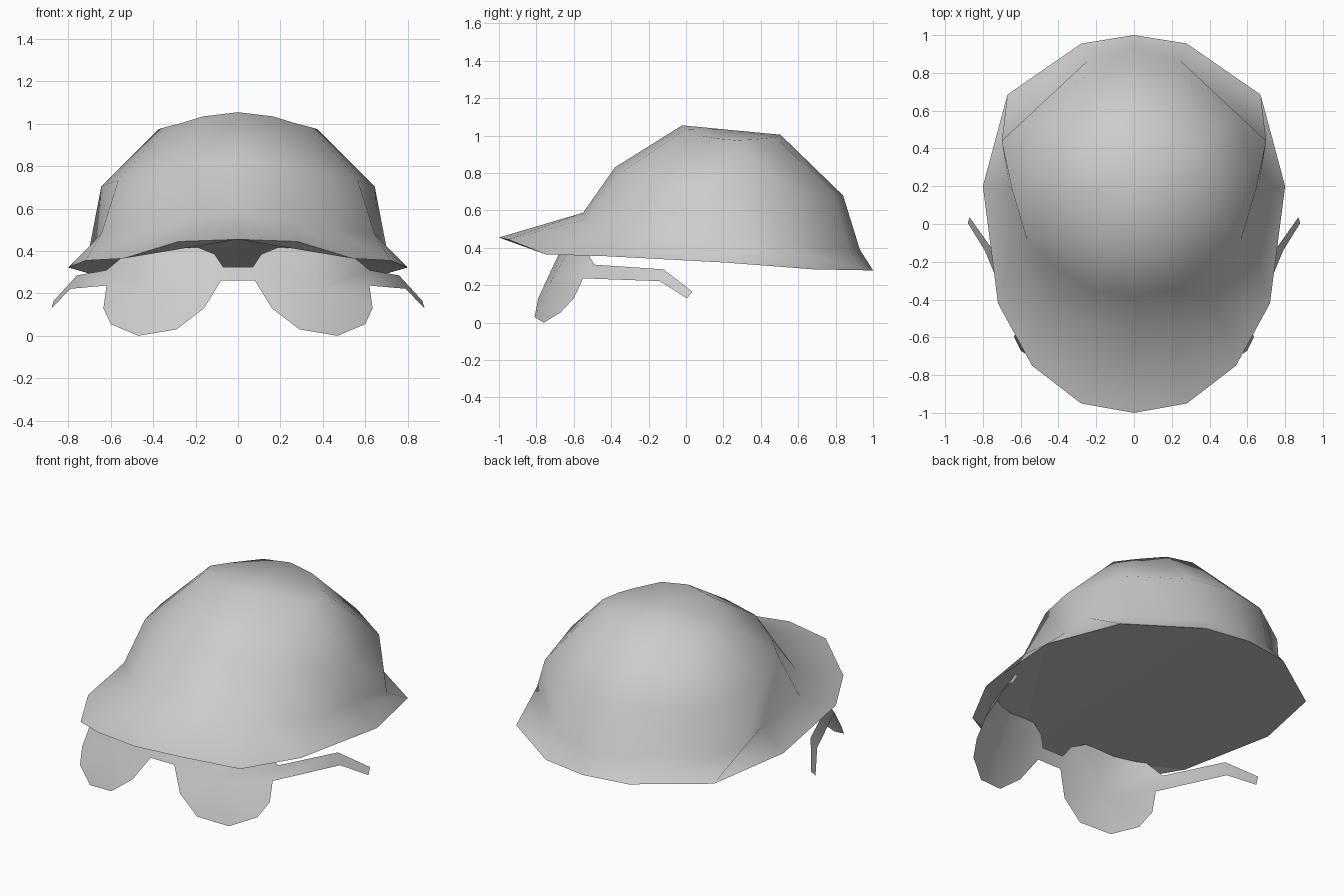
import bpy, bmesh

if "Cube" in bpy.data.objects:
    bpy.data.objects.remove(bpy.data.objects["Cube"], do_unlink=True)


def make_material(name, value):
    mat = bpy.data.materials.new(name)
    mat.use_nodes = True
    colour = (value, value, value, 1)
    mat.diffuse_color = colour
    mat.node_tree.nodes["Principled BSDF"].inputs["Base Color"].default_value = colour
    return mat


light_grey = make_material("light grey", 0.6)


def half_object(name, points, faces, outward, smooth=True):
    """Build the +x half of a part and mirror it across the centre plane."""
    bm = bmesh.new()
    verts = [bm.verts.new(p) for p in points]
    for face in faces:
        bm.faces.new([verts[i] for i in face]).smooth = smooth
    bmesh.ops.recalc_face_normals(bm, faces=bm.faces)
    bm.normal_update()
    # Turn the whole sheet over if it faces against the wanted direction
    if sum(f.normal.dot(outward) * f.calc_area() for f in bm.faces) < 0:
        bmesh.ops.reverse_faces(bm, faces=bm.faces)
    mesh = bpy.data.meshes.new(name)
    bm.to_mesh(mesh)
    bm.free()
    mesh.materials.append(light_grey)
    obj = bpy.data.objects.new(name, mesh)
    bpy.context.collection.objects.link(obj)
    mirror = obj.modifiers.new("mirror", "MIRROR")
    mirror.use_axis[0] = True
    mirror.merge_threshold = 0.001
    return obj


# Half rings of the shell, each running from the back to the front
rim = [(0, 1, .28), (.28, .955, .28), (.67, .685, .285), (.8, .2, .322),
       (.72, -.42, .355), (.54, -.75, .365), (.28, -.95, .445), (0, -1, .455)]
brim_root = [(0, .93, .39), (.24, .87, .395), (.7, .44, .42), (.66, .2, .45),
             (.645, -.18, .48), (.44, -.43, .5), (.23, -.53, .555), (0, -.55, .588)]
dome_side = [(0, .84, .68), (.25, .79, .68), (.545, .585, .68), (.645, .18, .705),
             (.565, -.09, .735), (.42, -.23, .755), (.23, -.345, .805), (0, -.38, .83)]
dome_top = [(0, .505, 1.005), (.165, .48, .992), (.29, .37, .98), (.375, .27, .975),
            (.34, .16, .985), (.28, .08, 1.0), (.165, 0, 1.035), (0, -.02, 1.055)]
rings = [rim, brim_root, dome_side, dome_top]
columns = len(rim)

# Helmet shell: bridged rings, closed by a shallow fan at the crown
shell_points = [p for ring in rings for p in ring] + [(0, .24, 1.03)]
crown = len(shell_points) - 1
shell_faces = []
for r in range(len(rings) - 1):
    for c in range(columns - 1):
        a = r * columns + c
        b = a + columns
        if r == 1 and c < 3:
            # Split the steep rear wall so its facets fold inward
            shell_faces += [(a, a + 1, b + 1), (a, b + 1, b)]
        else:
            shell_faces.append((a, a + 1, b + 1, b))
last = crown - columns
shell_faces += [(last + c, last + c + 1, crown) for c in range(columns - 1)]
half_object("helmet_shell", shell_points, shell_faces, (0, 0, 1))

# Underside: a flat-faced fan spreading from the front of the brim
front = columns - 1
underside_faces = [(front, c, c + 1) for c in range(front - 1)]
half_object("helmet_underside", rim, underside_faces, (0, 0, -1), smooth=False)

# Goggles: rounded lens outline fanned around a slightly bulging centre
lens = [(.08, -.73, .26), (.16, -.79, .13), (.29, -.81, .03), (.47, -.76, 0),
        (.6, -.67, .055), (.635, -.6, .13), (.62, -.55, .237), (.62, -.49, .31),
        (.5, -.55, .41), (.37, -.6, .44), (.22, -.63, .43), (.11, -.67, .385),
        (.07, -.7, .325)]
hub = len(lens)
# Bridge on the centre plane, then the side arm with its bent-down tip
bridge = [(0, -.7, .325), (0, -.73, .26)]
arm = [(.79, -.14, .222), (.76, -.12, .285), (.88, .005, .13), (.87, .035, .165)]
goggle_points = lens + [(.37, -.72, .22)] + bridge + arm
goggle_faces = [(i, (i + 1) % hub, hub) for i in range(hub)]
goggle_faces.append((0, hub - 1, hub + 1, hub + 2))
elbow = hub + 1 + len(bridge)
goggle_faces.append((6, elbow, elbow + 1, 7))
goggle_faces.append((elbow, elbow + 2, elbow + 3, elbow + 1))
half_object("goggles", goggle_points, goggle_faces, (0, -1, 0))
